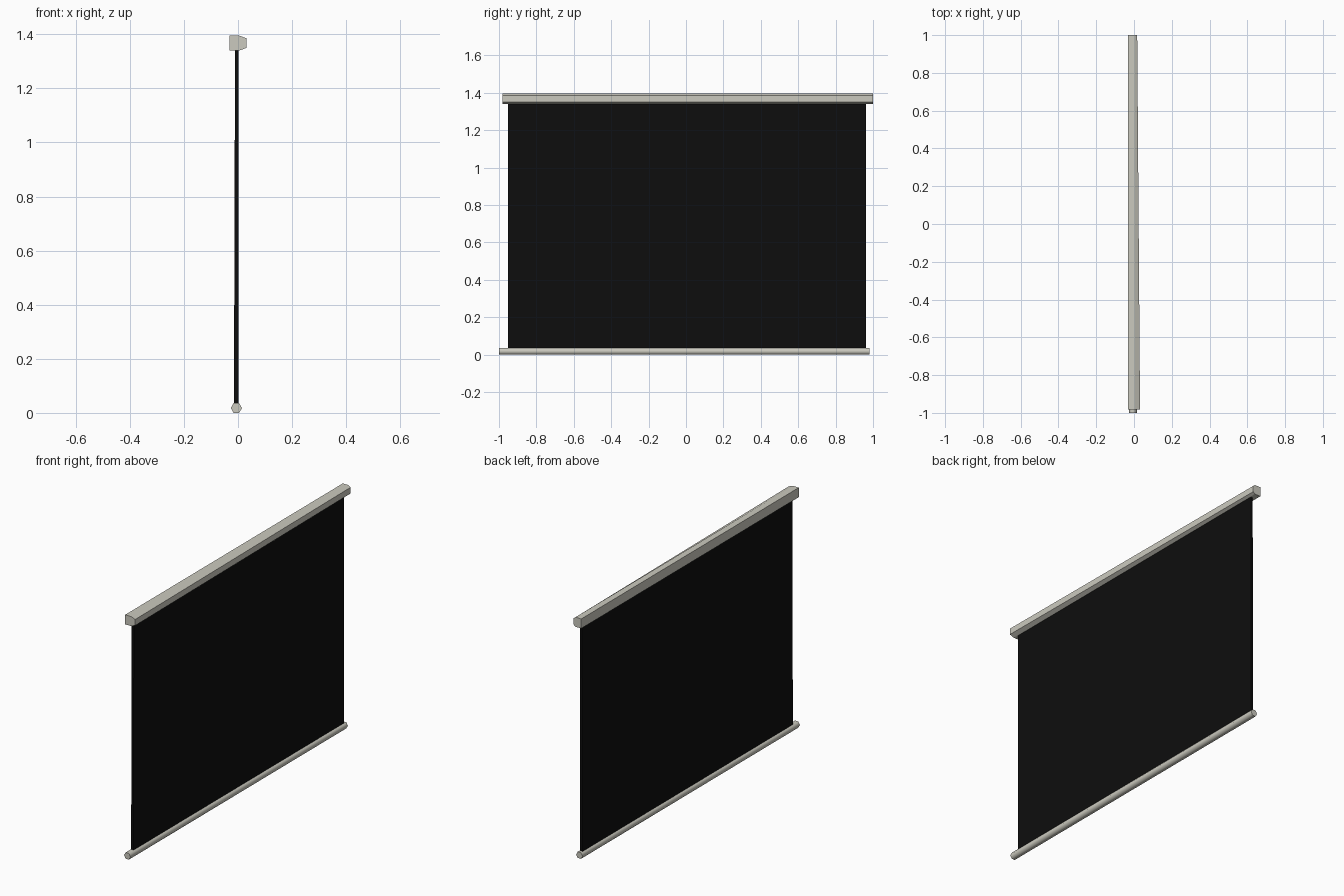
import bpy, bmesh, math

if "Cube" in bpy.data.objects:
    bpy.data.objects.remove(bpy.data.objects["Cube"])


def material(name, color):
    m = bpy.data.materials.new(name)
    m.diffuse_color = (*color, 1)
    m.use_nodes = True
    m.node_tree.nodes["Principled BSDF"].inputs["Base Color"].default_value = m.diffuse_color
    return m


def loft(name, near, far, y0, y1, mat):
    """Solid between two x-z profiles with matching point counts."""
    bm = bmesh.new()
    a = [bm.verts.new((x, y0, z)) for x, z in near]
    b = [bm.verts.new((x, y1, z)) for x, z in far]
    n = len(a)
    bm.faces.new(a)
    bm.faces.new(b[::-1])
    for i in range(n):
        j = (i + 1) % n
        bm.faces.new((a[i], b[i], b[j], a[j]))
    bmesh.ops.recalc_face_normals(bm, faces=bm.faces)
    me = bpy.data.meshes.new(name)
    bm.to_mesh(me)
    bm.free()
    me.materials.append(mat)
    ob = bpy.data.objects.new(name, me)
    bpy.context.collection.objects.link(ob)
    return ob


casing = material("warm light grey", (0.60, 0.59, 0.52))
black = material("black fabric", (0.004, 0.004, 0.004))


# Roller housing: square back, chamfered front, slightly narrower at the far end
def housing_profile(depth):
    return [(-0.032, 1.34), (-0.032, 1.395), (0.005, 1.395),
            (depth, 1.385), (depth, 1.35), (0.005, 1.34)]


loft("roller_housing", housing_profile(0.032), housing_profile(0.017),
     -0.982, 1.0, casing)

# Hanging screen, slightly thicker toward the bottom
screen = [(-0.015, 0.025), (-0.011, 1.345), (0.002, 1.345), (0.001, 0.025)]
loft("screen_fabric", screen, screen, -0.952, 0.962, black)

# Hexagonal weight bar along the bottom edge
r = 0.0207
bar = [(-0.006 + r * math.cos(math.tau * i / 6),
        0.018 + r * math.sin(math.tau * i / 6)) for i in range(6)]
bottom_bar = loft("bottom_bar", bar, bar, -1.0, 0.98, casing)
bpy.context.view_layer.objects.active = bottom_bar
bottom_bar.select_set(True)
bpy.ops.object.shade_smooth_by_angle(angle=math.radians(65))
